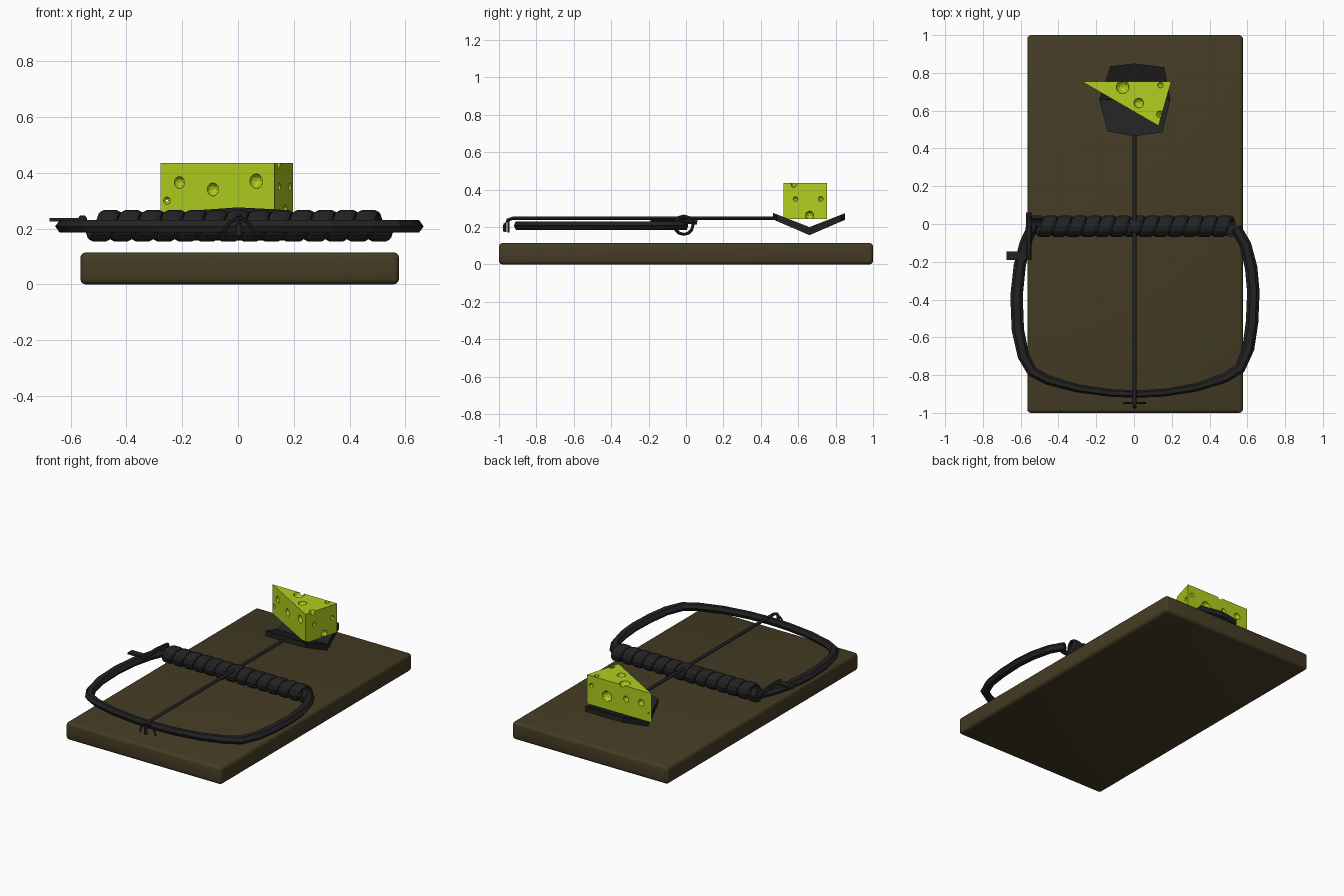
import bpy, bmesh, math
from mathutils import Vector

if "Cube" in bpy.data.objects:
    bpy.data.objects.remove(bpy.data.objects["Cube"])


def material(name, rgb):
    m = bpy.data.materials.new(name)
    m.diffuse_color = (*rgb, 1)
    m.use_nodes = True
    m.node_tree.nodes["Principled BSDF"].inputs["Base Color"].default_value = m.diffuse_color
    return m


WOOD = material("dark wood", (0.058, 0.045, 0.018))
IRON = material("black iron", (0.016, 0.016, 0.017))
CHEESE = material("yellow cheese", (0.44, 0.62, 0.013))


def finish(name, bm, mat, angle=None):
    bmesh.ops.recalc_face_normals(bm, faces=bm.faces)
    me = bpy.data.meshes.new(name)
    bm.to_mesh(me)
    bm.free()
    me.materials.append(mat)
    ob = bpy.data.objects.new(name, me)
    bpy.context.collection.objects.link(ob)
    if angle:
        bpy.ops.object.select_all(action='DESELECT')
        ob.select_set(True)
        bpy.context.view_layer.objects.active = ob
        bpy.ops.object.shade_smooth_by_angle(angle=math.radians(angle))
    return ob


def box(name, lo, hi, mat, bevel=0):
    bm = bmesh.new()
    bmesh.ops.create_cube(bm, size=1)
    for v in bm.verts:
        v.co = [(a + b) / 2 + c * (b - a) for a, b, c in zip(lo, hi, v.co)]
    if bevel:
        bmesh.ops.bevel(bm, geom=bm.edges[:], offset=bevel, segments=3,
                        profile=0.5, affect='EDGES')
    return finish(name, bm, mat, 40 if bevel else None)


def sweep(name, rings, mat, angle=None):
    """Skin a list of equal-sized point rings and cap both ends."""
    bm = bmesh.new()
    rows = [[bm.verts.new(p) for p in r] for r in rings]
    n = len(rows[0])
    for a, b in zip(rows, rows[1:]):
        for i in range(n):
            j = (i + 1) % n
            bm.faces.new((a[i], a[j], b[j], b[i]))
    bm.faces.new(rows[0])
    bm.faces.new(rows[-1])
    return finish(name, bm, mat, angle)


def tube(name, pts, widths, height, sides=6, ref=(0, 0, 1), angle=None):
    """Oval tube; widths are half-widths sideways, height is along ref."""
    pts = [Vector(p) for p in pts]
    ref = Vector(ref)
    rings = []
    for k, p in enumerate(pts):
        t = (pts[min(k + 1, len(pts) - 1)] - pts[max(k - 1, 0)]).normalized()
        side = t.cross(ref).normalized()
        up = side.cross(t)
        rings.append([p + side * widths[k] * math.cos(a) + up * height * math.sin(a)
                      for a in (math.tau * i / sides for i in range(sides))])
    return sweep(name, rings, IRON, angle)


def prism(name, outline, bottom, top, mat):
    """Upright prism; bottom and top are functions of (x, y)."""
    bm = bmesh.new()
    lo = [bm.verts.new((x, y, bottom(x, y))) for x, y in outline]
    hi = [bm.verts.new((x, y, top(x, y))) for x, y in outline]
    n = len(outline)
    for i in range(n):
        j = (i + 1) % n
        bm.faces.new((lo[i], lo[j], hi[j], hi[i]))
    bm.faces.new(lo)
    bm.faces.new(hi)
    return finish(name, bm, mat)


# Wooden base
box("base_board", (-0.565, -1, 0), (0.577, 1, 0.115), WOOD, 0.02)

# Flat wire spring wound around the x axis
TURNS, STEPS, X0, X1 = 13.5, 12, -0.515, 0.525
section = [(-0.036, 0.041), (0.036, 0.041), (0.036, 0.05),
           (0.022, 0.057), (-0.022, 0.057), (-0.036, 0.05)]
coils = []
for k in range(int(TURNS * STEPS) + 1):
    a = -math.tau * k / STEPS
    x = X0 + (X1 - X0) * k / (TURNS * STEPS)
    coils.append([(x + dx, -0.012 + r * math.cos(a), 0.21 + r * math.sin(a))
                  for dx, r in section])
sweep("coil_spring", coils, IRON)

# Hammer bow, wider on its sides than across its front
bow = [(-0.53, 0.0), (-0.575, -0.1), (-0.605, -0.22), (-0.622, -0.38),
       (-0.615, -0.56), (-0.585, -0.7), (-0.54, -0.78), (-0.46, -0.825),
       (-0.3, -0.87), (-0.12, -0.895), (0.02, -0.9), (0.16, -0.893),
       (0.33, -0.865), (0.48, -0.815), (0.56, -0.765), (0.605, -0.66),
       (0.625, -0.52), (0.632, -0.36), (0.62, -0.23), (0.59, -0.11), (0.54, -0.02)]
tube("hammer_bow", [(x, y, 0.208) for x, y in bow],
     [0.02 + 0.013 * min(1, abs(x) / 0.62) ** 3 for x, y in bow], 0.026)

# Spring end wire and its side tab
tube("spring_end", [(-0.557, -0.19, 0.235), (-0.557, -0.05, 0.235), (-0.557, 0.06, 0.225)],
     [0.014, 0.017, 0.014], 0.014)
box("side_tab", (-0.675, -0.19, 0.226), (-0.55, -0.145, 0.238), IRON)

# Long trigger rod, bent down at the front
rod = [(0.003, 0.5, 0.247), (0.003, -0.925, 0.247), (0.003, -0.955, 0.237),
       (0.003, -0.968, 0.215), (0.003, -0.97, 0.175)]
tube("trigger_rod", rod, [0.011] * 5, 0.009, 8, (0, 0.6, 0.8), 50)

# Forked catch hanging from the front of the rod
arch = [(0.003 + 0.058 * math.cos(a), -0.948, 0.14 + 0.095 * math.sin(a) ** 0.8)
        for a in (math.pi * i / 12 for i in range(1, 12))]
tube("forked_catch", arch, [0.006] * len(arch), 0.006, 6, (0, 1, 0), 50)

# V-shaped bait tray
tray = [(-0.185, 0.66), (-0.14, 0.49), (0, 0.465), (0.15, 0.485),
        (0.193, 0.66), (0.16, 0.83), (0, 0.85), (-0.125, 0.835)]
for name, keep in (("tray_front", lambda y: y <= 0.66), ("tray_back", lambda y: y >= 0.66)):
    prism(name, [p for p in tray if keep(p[1])],
          lambda x, y: 0.157 + 0.43 * abs(y - 0.66),
          lambda x, y: 0.2 + 0.39 * abs(y - 0.66), IRON)

# Cheese wedge
wedge = prism("cheese_wedge", [(-0.277, 0.755), (0.13, 0.52), (0.197, 0.755)],
              lambda x, y: 0.243, lambda x, y: 0.435, CHEESE)


def front_y(x):
    return 0.755 - 0.577 * (x + 0.277)


def right_x(y):
    return 0.13 + 0.285 * (y - 0.52)


# Holes: centre and radius, grouped by face
holes = [(-0.06, 0.725, 0.44, 0.036), (0.025, 0.64, 0.44, 0.028),
         (0.138, 0.58, 0.437, 0.02), (0.14, 0.735, 0.437, 0.016)]
holes += [(x, front_y(x), z, r) for x, z, r in
          ((-0.21, 0.365, 0.022), (-0.255, 0.3, 0.014), (-0.09, 0.34, 0.024), (0.065, 0.37, 0.027))]
holes += [(right_x(y), y, z, r) for y, z, r in
          ((0.575, 0.425, 0.014), (0.66, 0.262, 0.024), (0.585, 0.35, 0.013), (0.72, 0.35, 0.014))]
holes += [(x, 0.757, z, r) for x, z, r in
          ((0.05, 0.33, 0.036), (-0.09, 0.35, 0.02), (-0.2, 0.355, 0.022), (0.165, 0.37, 0.015))]
for i, (x, y, z, r) in enumerate(holes):
    bm = bmesh.new()
    bmesh.ops.create_icosphere(bm, subdivisions=2, radius=r)
    bmesh.ops.translate(bm, verts=bm.verts, vec=(x, y, z))
    cutter = finish(f"hole_cutter_{i}", bm, CHEESE)
    cutter.hide_render = True
    cutter.hide_set(True)
    mod = wedge.modifiers.new(f"hole_{i}", 'BOOLEAN')
    mod.operation = 'DIFFERENCE'
    mod.solver = 'EXACT'
    mod.object = cutter
